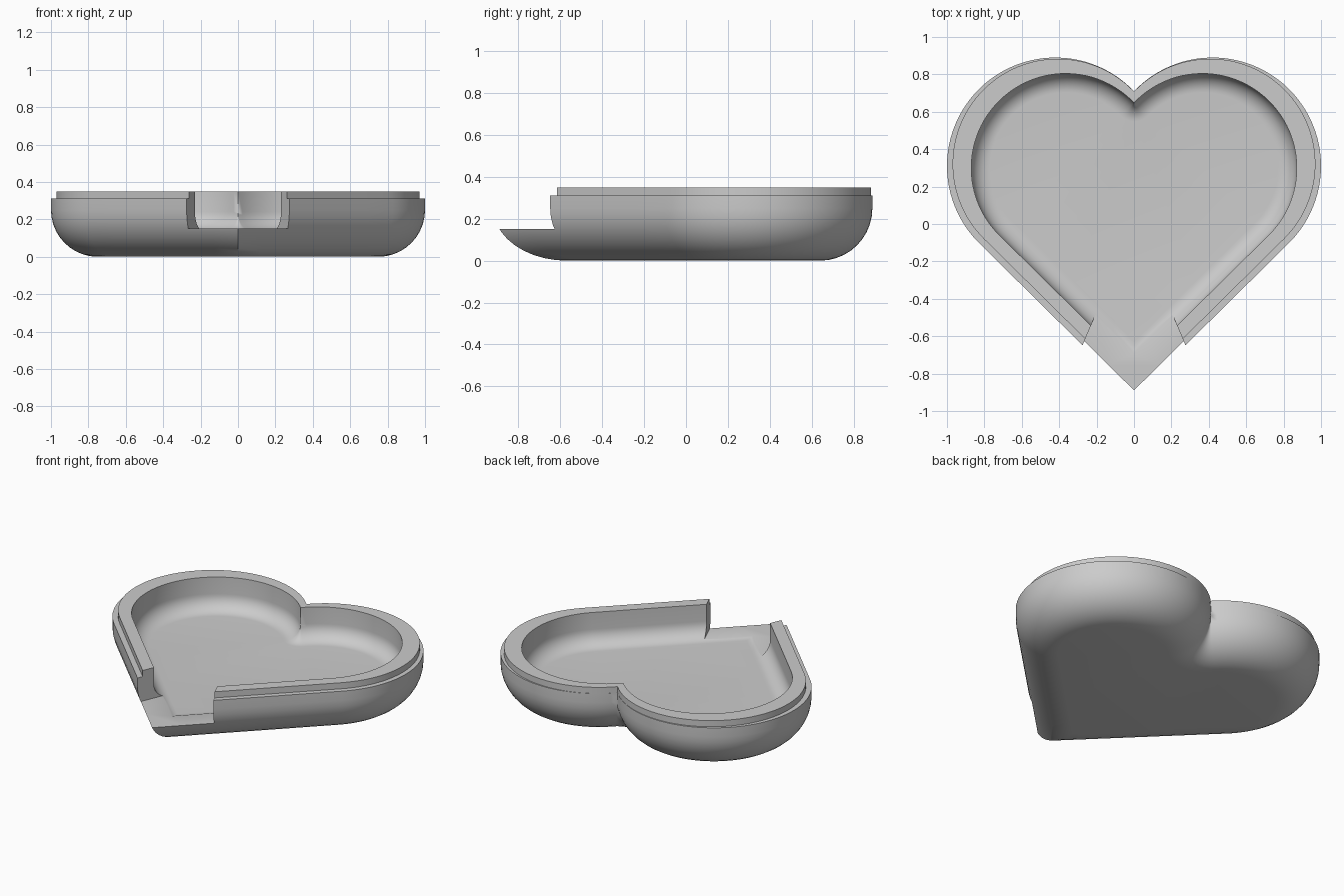
import bpy, bmesh, math

old = bpy.data.objects.get("Cube")
if old:
    bpy.data.objects.remove(old, do_unlink=True)

# Outline: two lobes joined by straight sides to a tip
LOBE_X, LOBE_Y, RADIUS, TIP_Y = 0.42, 0.31, 0.58, -0.92
ARC_STEPS, SIDE_STEPS, NOTCH_STEPS, FILLET_STEPS = 48, 6, 5, 10

dist = math.hypot(LOBE_X, LOBE_Y - TIP_Y)
SIDE_ANGLE = math.atan2(LOBE_Y - TIP_Y, LOBE_X) - math.asin(RADIUS / dist)
NOTCH_ANGLE = math.acos(-LOBE_X / RADIUS)


def arc(cx, cy, r, start, end, steps):
    angles = [start + (end - start) * i / steps for i in range(steps + 1)]
    return [(cx + r * math.cos(a), cy + r * math.sin(a)) for a in angles]


def heart(z, scale=1.0, shift=0.0, inset=0.0):
    """Closed outline at height z, scaled about the centre and inset."""
    cx, cy, r = LOBE_X * scale, LOBE_Y * scale + shift, RADIUS * scale
    tip = TIP_Y * scale + shift + inset / math.cos(SIDE_ANGLE)
    notch_y = cy + r * math.sin(NOTCH_ANGLE)
    # Notch rounds out as the inset grows, then the lobe, then the side
    half = arc(0, notch_y, inset, -math.pi / 2, NOTCH_ANGLE - math.pi, NOTCH_STEPS)
    half[0] = (0.0, notch_y - inset)
    half += arc(cx, cy, r - inset, NOTCH_ANGLE, SIDE_ANGLE - math.pi / 2, ARC_STEPS)[1:]
    tx, ty = half[-1]
    for i in range(1, SIDE_STEPS + 1):
        t = i / SIDE_STEPS
        half.append((tx * (1 - t), ty + (tip - ty) * t))
    mirrored = [(-x, y) for x, y in half[-2:0:-1]]
    return [(x, y, z) for x, y in half + mirrored]


def fillet(radius, z_floor, **outline):
    """Outlines of a rounded edge, from the wall down to the floor."""
    rings = []
    for i in range(FILLET_STEPS + 1):
        a = math.pi / 2 * i / FILLET_STEPS
        rings.append(heart(z_floor + radius * (1 - math.sin(a)),
                           inset=radius * (1 - math.cos(a)), **outline))
    return rings


def mesh_object(name, rings):
    """Skin a stack of closed outlines and cap both ends."""
    bm = bmesh.new()
    loops = [[bm.verts.new(p) for p in ring] for ring in rings]
    n = len(loops[0])
    for a, b in zip(loops, loops[1:]):
        for i in range(n):
            j = (i + 1) % n
            bm.faces.new((a[i], a[j], b[j], b[i]))
    caps = [bm.faces.new(loops[0]), bm.faces.new(loops[-1])]
    bmesh.ops.remove_doubles(bm, verts=bm.verts, dist=0.00005)
    bmesh.ops.triangulate(bm, faces=[f for f in caps if f.is_valid])
    bmesh.ops.recalc_face_normals(bm, faces=bm.faces)
    mesh = bpy.data.meshes.new(name)
    bm.to_mesh(mesh)
    bm.free()
    obj = bpy.data.objects.new(name, mesh)
    bpy.context.collection.objects.link(obj)
    return obj


# Tray: rounded base, stepped rim, hollow with a filleted floor
rim = dict(scale=0.97, shift=0.02)
hollow = dict(scale=0.87, shift=0.03)
rings = fillet(0.25, 0.0)[::-1]
rings += [heart(0.31), heart(0.31, **rim), heart(0.35, **rim), heart(0.35, **hollow)]
rings += fillet(0.1, 0.14, **hollow)
tray = mesh_object("heart_tray", rings)

# Opening cut through the wall at the tip
half_plan = [(0.36, -1.0), (0.36, -0.85), (0.17, -0.4)]
plan = half_plan + [(-x, y) for x, y in half_plan[::-1]]
cutter = mesh_object("tip_cutter", [[(x, y, z) for x, y in plan] for z in (0.15, 0.5)])
cutter.hide_render = True

cut = tray.modifiers.new("tip_opening", 'BOOLEAN')
cut.operation = 'DIFFERENCE'
cut.solver = 'EXACT'
cut.object = cutter
bpy.ops.object.select_all(action='DESELECT')
tray.select_set(True)
bpy.context.view_layer.objects.active = tray
bpy.ops.object.modifier_apply(modifier=cut.name)
bpy.data.objects.remove(cutter, do_unlink=True)

# Plain grey finish
grey = bpy.data.materials.new("plain_grey")
grey.use_nodes = True
grey.diffuse_color = (0.6, 0.6, 0.6, 1)
grey.node_tree.nodes["Principled BSDF"].inputs["Base Color"].default_value = (0.6, 0.6, 0.6, 1)
tray.data.materials.clear()
tray.data.materials.append(grey)
bpy.ops.object.shade_smooth_by_angle(angle=math.radians(35))
